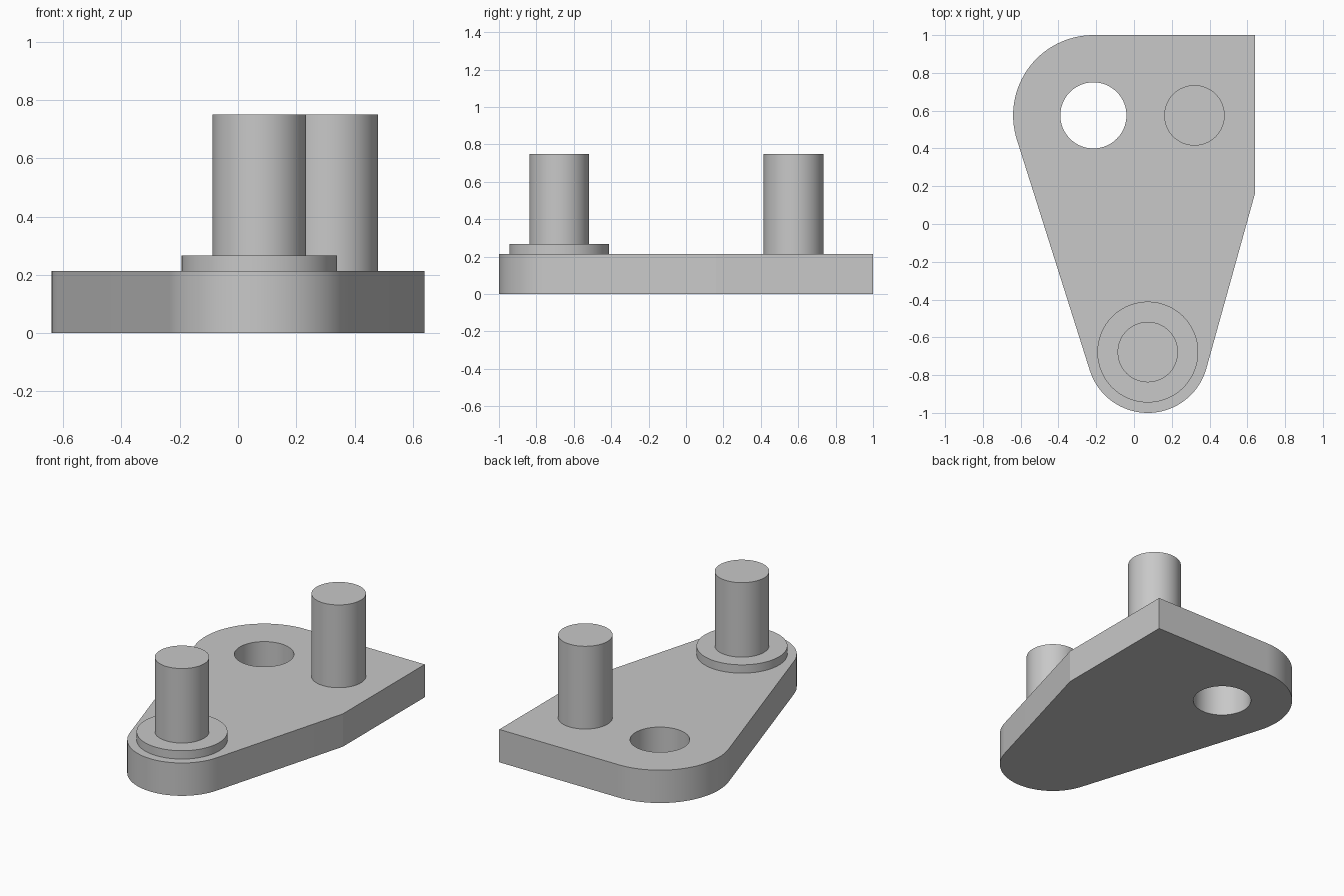
import bpy, bmesh
from math import acos, atan2, cos, sin, pi, radians
from mathutils import Vector

cube = bpy.data.objects.get("Cube")
if cube:
    bpy.data.objects.remove(cube, do_unlink=True)

GREY = (0.58, 0.58, 0.58, 1)
metal = bpy.data.materials.new("plain_grey")
metal.use_nodes = True
metal.diffuse_color = GREY
metal.node_tree.nodes["Principled BSDF"].inputs["Base Color"].default_value = GREY

PLATE_TOP, FLANGE_TOP, PIN_TOP = 0.213, 0.267, 0.75
PIN_RADIUS = 0.16


def arc(centre, radius, start, end, steps):
    angles = [start + (end - start) * i / steps for i in range(steps + 1)]
    return [centre + radius * Vector((cos(a), sin(a))) for a in angles]


def prism(name, outline, bottom, top):
    """Extrude a counter-clockwise outline into a solid."""
    bm = bmesh.new()
    base = bm.faces.new([bm.verts.new((p.x, p.y, bottom)) for p in outline])
    extruded = bmesh.ops.extrude_face_region(bm, geom=[base], use_keep_orig=True)
    verts = [v for v in extruded["geom"] if isinstance(v, bmesh.types.BMVert)]
    bmesh.ops.translate(bm, vec=(0, 0, top - bottom), verts=verts)
    bmesh.ops.recalc_face_normals(bm, faces=bm.faces)
    mesh = bpy.data.meshes.new(name)
    bm.to_mesh(mesh)
    bm.free()
    mesh.materials.append(metal)
    obj = bpy.data.objects.new(name, mesh)
    bpy.context.collection.objects.link(obj)
    return obj


def cylinder(name, centre, radius, bottom, top):
    return prism(name, arc(centre, radius, 0, 2 * pi, 96)[:-1], bottom, top)


def smooth(obj):
    bpy.ops.object.select_all(action="DESELECT")
    obj.select_set(True)
    bpy.context.view_layer.objects.active = obj
    bpy.ops.object.shade_smooth_by_angle(angle=radians(10))


# Plate outline: two rounded ends joined by tangent edges
back_end, back_radius = Vector((-0.215, 0.575)), 0.425
front_end, front_radius = Vector((0.073, -0.678)), 0.322
side_corner, back_corner = Vector((0.64, 0.16)), Vector((0.64, 1.0))

span = front_end - back_end
left_tangent = (atan2(span.y, span.x) + 2 * pi
                - acos((back_radius - front_radius) / span.length))
reach = side_corner - front_end
right_tangent = (atan2(reach.y, reach.x) + 2 * pi
                 - acos(front_radius / reach.length))

outline = [side_corner, back_corner]
outline += arc(back_end, back_radius, pi / 2, left_tangent, 36)
outline += arc(front_end, front_radius, left_tangent, right_tangent, 48)
plate = prism("base_plate", outline, 0, PLATE_TOP)

# Through hole in the back left of the plate
cutter = cylinder("hole_cutter", back_end, 0.175, -0.1, PLATE_TOP + 0.1)
cutter.hide_render = True
cut = plate.modifiers.new("hole", "BOOLEAN")
cut.operation = "DIFFERENCE"
cut.solver = "EXACT"
cut.object = cutter
bpy.ops.object.select_all(action="DESELECT")
plate.select_set(True)
bpy.context.view_layer.objects.active = plate
bpy.ops.object.modifier_apply(modifier=cut.name)
bpy.data.objects.remove(cutter, do_unlink=True)

# Pins and the flange under the front one
flange = cylinder("front_flange", front_end, 0.267, PLATE_TOP, FLANGE_TOP)
front_pin = cylinder("front_pin", front_end, PIN_RADIUS, FLANGE_TOP, PIN_TOP)
back_pin = cylinder("back_pin", Vector((0.32, 0.575)), PIN_RADIUS, PLATE_TOP, PIN_TOP)

for part in (plate, flange, front_pin, back_pin):
    smooth(part)
